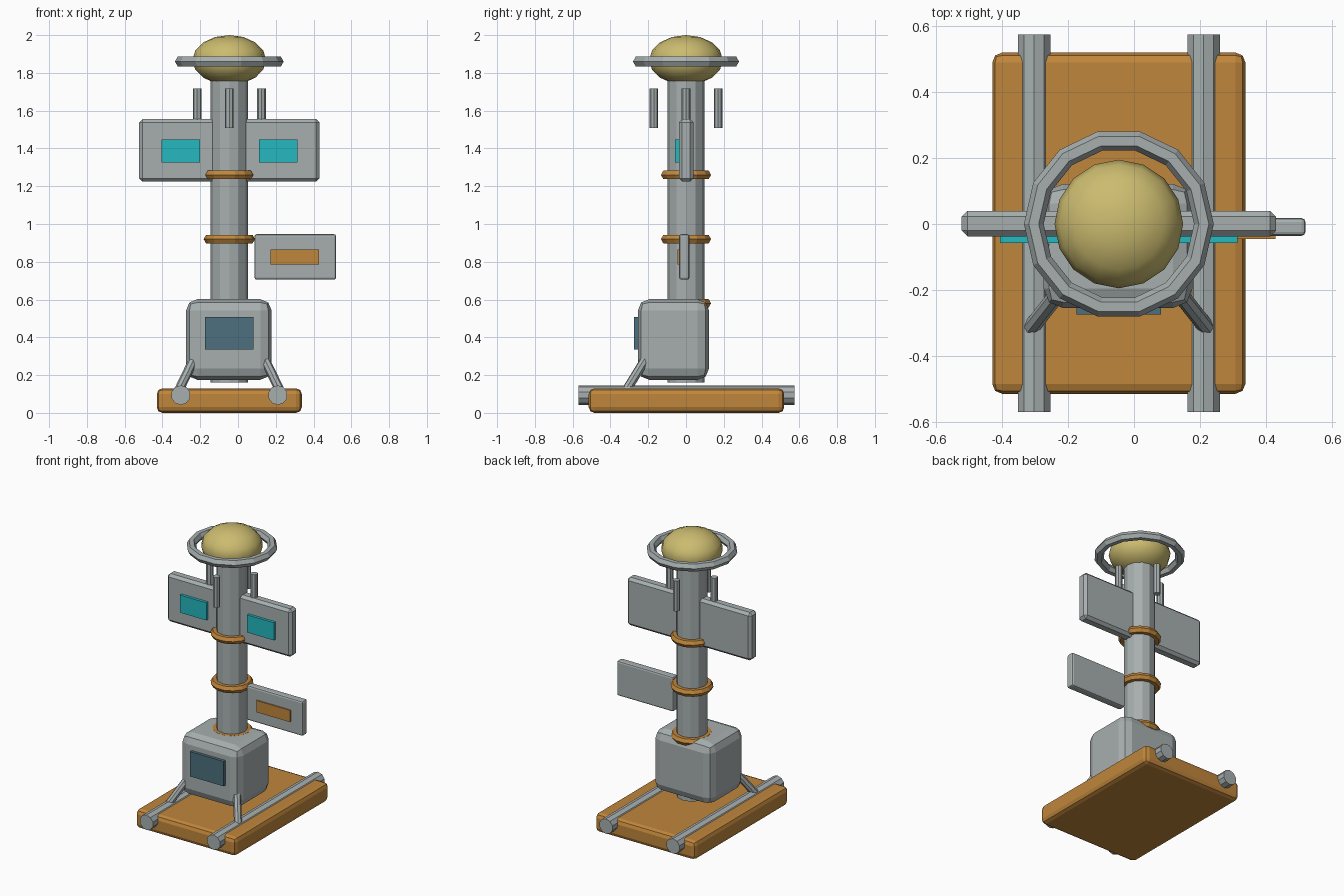
import bpy
from math import pi, radians
from mathutils import Vector

if "Cube" in bpy.data.objects:
    bpy.data.objects.remove(bpy.data.objects["Cube"], do_unlink=True)

CX = -0.046  # axis of the mast


def material(name, rgb):
    m = bpy.data.materials.new(name)
    m.use_nodes = True
    m.diffuse_color = (*rgb, 1)
    m.node_tree.nodes["Principled BSDF"].inputs["Base Color"].default_value = (*rgb, 1)
    return m


GREY = material("grey metal", (0.39, 0.43, 0.43))
ORANGE = material("orange paint", (0.53, 0.24, 0.045))
CYAN = material("cyan glass", (0.018, 0.48, 0.53))
SLATE = material("dark slate glass", (0.075, 0.16, 0.21))
GOLD = material("pale gold", (0.60, 0.50, 0.16))


def finish(name, mat, smooth=None):
    ob = bpy.context.object
    ob.name = name
    ob.data.materials.append(mat)
    if smooth:
        bpy.ops.object.shade_smooth_by_angle(angle=radians(smooth))
    return ob


def box(name, mat, x, y, z, bevel=0, segments=2):
    """Box spanning three (min, max) ranges, with optional rounded edges."""
    spans = (x, y, z)
    bpy.ops.mesh.primitive_cube_add(size=1, location=[sum(s) / 2 for s in spans])
    bpy.context.object.scale = [s[1] - s[0] for s in spans]
    bpy.ops.object.transform_apply(location=False, rotation=False, scale=True)
    ob = finish(name, mat)
    if bevel:
        mod = ob.modifiers.new("Rounded edges", "BEVEL")
        mod.width, mod.segments = bevel, segments
    return ob


def rod(name, mat, start, end, radius, sides):
    """Cylinder between two points."""
    a, b = Vector(start), Vector(end)
    bpy.ops.mesh.primitive_cylinder_add(vertices=sides, radius=radius,
                                        depth=(b - a).length, location=(a + b) / 2)
    ob = bpy.context.object
    ob.rotation_euler = (b - a).to_track_quat("Z", "Y").to_euler()
    return finish(name, mat)


def ring(name, mat, z, major, minor, sides):
    bpy.ops.mesh.primitive_torus_add(location=(CX, 0, z), major_radius=major,
                                     minor_radius=minor, major_segments=sides,
                                     minor_segments=6)
    return finish(name, mat)


# Base slab
box("base_slab", ORANGE, (-0.43, 0.338), (-0.515, 0.52), (0, 0.13), 0.03)

# Mast and clamp rings
rod("mast", GREY, (CX, 0, 0.16), (CX, 0, 1.77), 0.099, 12)
for label, z in (("lower", 0.58), ("middle", 0.92), ("upper", 1.26)):
    ring(label + "_clamp_ring", ORANGE, z, 0.11, 0.026, 14)

# Equipment cabinet with its front screen
box("cabinet", GREY, (-0.275, 0.178), (-0.255, 0.122), (0.175, 0.602), 0.06)
box("cabinet_screen", SLATE, (-0.175, 0.082), (-0.275, -0.25), (0.335, 0.507))

# Mirrored parts: rails, struts, wing panels and their windows
for side, s in (("left", 1), ("right", -1)):
    def mx(a, b):
        return sorted((CX + s * a, CX + s * b))

    rx = CX + s * 0.257
    rod(side + "_rail", GREY, (rx, -0.57, 0.094), (rx, 0.575, 0.094), 0.052, 10)
    rod(side + "_strut", GREY, (CX + s * 0.18, -0.205, 0.30),
        (CX + s * 0.272, -0.322, 0.11), 0.025, 8)
    box(side + "_wing_panel", GREY, mx(0.03, 0.477), (-0.038, 0.04), (1.224, 1.556), 0.018, 1)
    box(side + "_wing_window", CYAN, mx(0.156, 0.36), (-0.057, -0.03), (1.325, 1.447))

# Sign panel on one side
box("sign_panel", GREY, (0.087, 0.52), (-0.036, 0.018), (0.705, 0.946), 0.012)
box("sign_plate", ORANGE, (0.172, 0.43), (-0.045, -0.03), (0.785, 0.866))

# Four small aerials around the mast
for label, dx, dy in (("left", 1, 0), ("right", -1, 0), ("front", 0, -1), ("back", 0, 1)):
    x, y = CX + dx * 0.17, dy * 0.17
    rod(label + "_aerial", GREY, (x, y, 1.507), (x, y, 1.717), 0.023, 8)

# Flattened dome and its halo
bpy.ops.mesh.primitive_uv_sphere_add(segments=16, ring_count=8, radius=1,
                                     location=(CX, 0, 1.868))
bpy.context.object.scale = (0.195, 0.195, 0.132)
bpy.ops.object.transform_apply(location=False, rotation=False, scale=True)
finish("dome", GOLD, 40)
ring("dome_halo", GREY, 1.86, 0.258, 0.03, 14)
